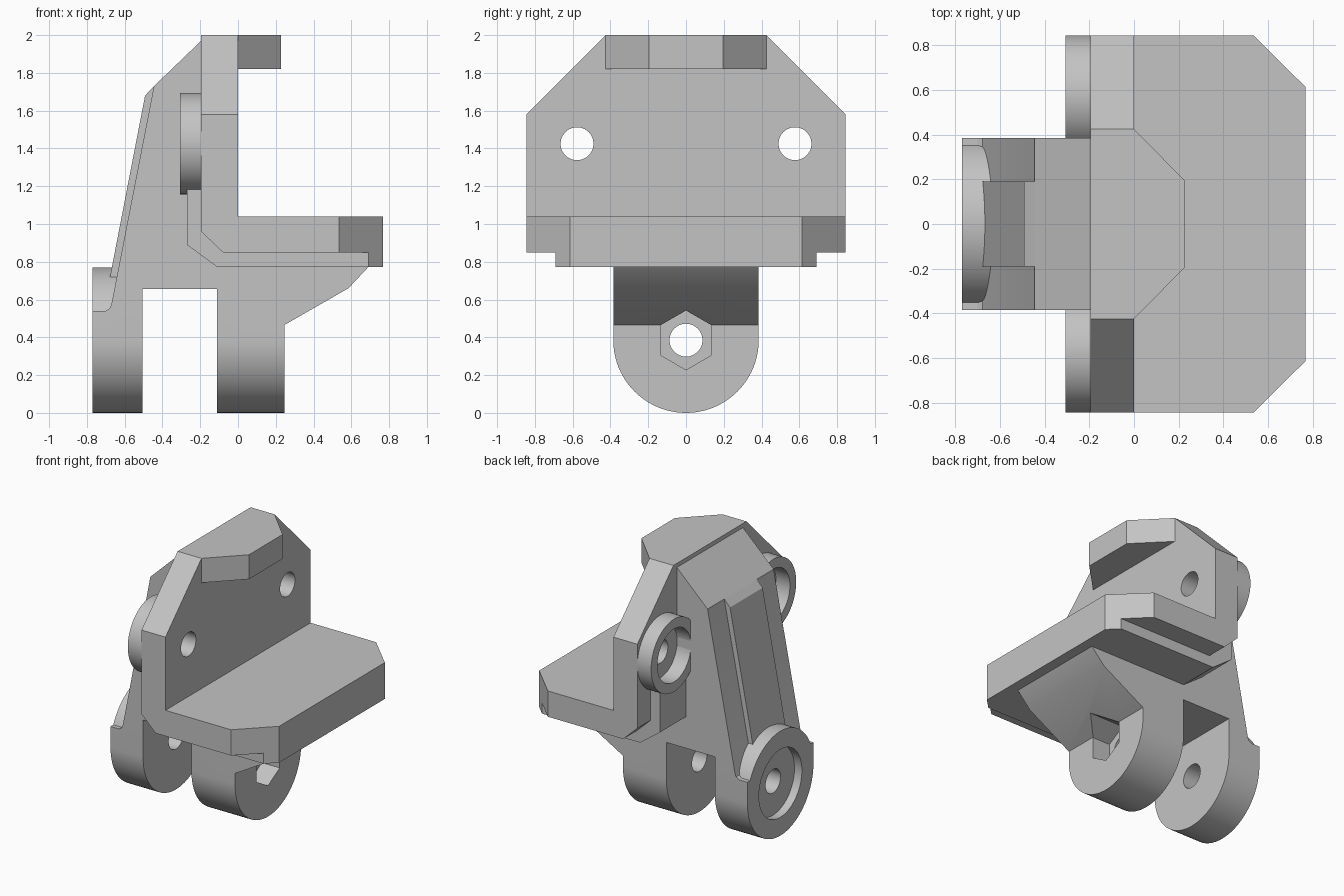
import bpy, bmesh, math

old = bpy.data.objects.get("Cube")
if old:
    bpy.data.objects.remove(old, do_unlink=True)

grey = bpy.data.materials.new("plain grey")
grey.use_nodes = True
grey.diffuse_color = (0.55, 0.55, 0.55, 1)
for node in grey.node_tree.nodes:
    if node.type == 'BSDF_PRINCIPLED':
        node.inputs["Base Color"].default_value = grey.diffuse_color


def prism(name, pts, axis, lo, hi):
    """Extrude a closed profile along an axis: X takes (y,z), Y (x,z), Z (x,y)."""
    place = {'X': lambda a, b, t: (t, a, b),
             'Y': lambda a, b, t: (a, t, b),
             'Z': lambda a, b, t: (a, b, t)}[axis]
    bm = bmesh.new()
    low = [bm.verts.new(place(a, b, lo)) for a, b in pts]
    high = [bm.verts.new(place(a, b, hi)) for a, b in pts]
    bm.faces.new(low)
    bm.faces.new(high)
    n = len(pts)
    for i in range(n):
        j = (i + 1) % n
        bm.faces.new((low[i], low[j], high[j], high[i]))
    bmesh.ops.recalc_face_normals(bm, faces=bm.faces)
    mesh = bpy.data.meshes.new(name)
    bm.to_mesh(mesh)
    bm.free()
    mesh.materials.append(grey)
    obj = bpy.data.objects.new(name, mesh)
    bpy.context.collection.objects.link(obj)
    return obj


def arc(cy, cz, r, start, end, steps):
    return [(cy + r * math.cos(math.radians(start + (end - start) * i / steps)),
             cz + r * math.sin(math.radians(start + (end - start) * i / steps)))
            for i in range(steps + 1)]


def disc(name, cy, cz, r, lo, hi, sides=64, start=0):
    return prism(name, arc(cy, cz, r, start, start + 360, sides)[:-1], 'X', lo, hi)


def combine(obj, tool, operation='DIFFERENCE'):
    mod = obj.modifiers.new("cut", 'BOOLEAN')
    mod.operation = operation
    mod.solver = 'EXACT'
    mod.object = tool
    bpy.context.view_layer.objects.active = obj
    bpy.ops.object.modifier_apply(modifier=mod.name)
    bpy.data.objects.remove(tool, do_unlink=True)


def mirrored(half):
    return half + [(a, -b) for a, b in reversed(half)]


def shelf_plan():
    plan = mirrored([(-1, 0.845), (0.535, 0.845), (0.767, 0.615)])
    return prism("plan_cutter", plan, 'Z', -1, 3)


# Angled bracket: upright plate with clipped top corners and a shelf
bracket = prism("bracket", [(-0.195, 2), (-0.195, 0.96), (-0.08, 0.85), (0.9, 0.85),
                            (0.9, 1.04), (0, 1.04), (0, 2)], 'Y', -0.845, 0.845)
combine(bracket, shelf_plan(), 'INTERSECT')
for s in (-1, 1):
    combine(bracket, prism("corner_cutter", [(s * 0.845, 1.58), (s * 0.425, 2), (s * 0.425, 2.2),
                                             (s, 2.2), (s, 1.58)], 'X', -1, 1))

# Overhanging lip at the top
lip = prism("top_lip", mirrored([(0, 0.425), (0.227, 0.195)]), 'Z', 1.82, 2)

# Narrower backing layer under the bracket
liner = prism("bracket_liner", [(-0.27, 1.4), (-0.27, 0.89), (-0.11, 0.772), (0.9, 0.772),
                                (0.9, 0.85), (-0.08, 0.85), (-0.195, 0.96), (-0.195, 1.4)],
              'Y', -0.69, 0.69)
combine(liner, shelf_plan(), 'INTERSECT')

# Round bosses with counterbores behind the two screw holes
parts = [bracket, lip, liner]
for s, side in ((-1, "right"), (1, "left")):
    y, z = s * 0.577, 1.425
    boss = disc(side + "_boss", y, z, 0.268, -0.307, -0.195)
    combine(boss, disc("bore", y, z, 0.195, -0.5, -0.1))
    combine(liner, disc("bore", y, z, 0.195, -0.5, -0.1))
    combine(bracket, disc("hole", y, z, 0.087, -0.5, 0.5))
    parts.append(boss)

# Arm with a forked lower end, rounded at the bottom
R = 0.385
arm = prism("forked_arm", [(-0.1, 1.97), (-0.195, 1.97), (-0.445, 1.73), (-0.669, 0.58),
                           (-0.678, 0.555), (-0.7, 0.54), (-0.77, 0.54), (-0.77, -0.1),
                           (-0.505, -0.1), (-0.505, 0.657), (-0.11, 0.657), (-0.11, -0.1),
                           (0.245, -0.1), (0.245, 0.465), (0.585, 0.66), (0.69, 0.772),
                           (0.69, 0.81), (-0.1, 0.81)], 'Y', -0.6, 0.6)
outline = arc(0, R, R, 180, 360, 48) + [(R, 2.2), (-R, 2.2)]
combine(arm, prism("arm_outline", outline, 'X', -1, 1), 'INTERSECT')

# Rounded cap on the outer fork lug
tilt = math.degrees(math.asin((0.54 - R) / R))
cap = prism("lug_cap", arc(0, R, R, tilt, 180 - tilt, 40), 'X', -0.77, -0.55)

# Raised rib down the sloping back
rib = prism("back_rib", [(-0.445, 1.73), (-0.492, 1.68), (-0.697, 0.62), (-0.6, 0.62)],
            'Y', -0.19, 0.19)

# Pivot bolt: counterbore, through hole and hexagonal nut pocket
for part in (arm, cap):
    combine(part, disc("counterbore", 0, R, 0.25, -1, -0.71))
combine(arm, disc("pivot_hole", 0, R, 0.087, -1, 1))
combine(arm, disc("nut_pocket", 0, R, 0.157, 0.1, 0.65, 6, 90))
parts += [arm, cap, rib]

# Smooth the round walls and keep the edges crisp
bpy.ops.object.select_all(action='DESELECT')
for part in parts:
    part.select_set(True)
bpy.context.view_layer.objects.active = arm
bpy.ops.object.shade_smooth_by_angle(angle=math.radians(25))
